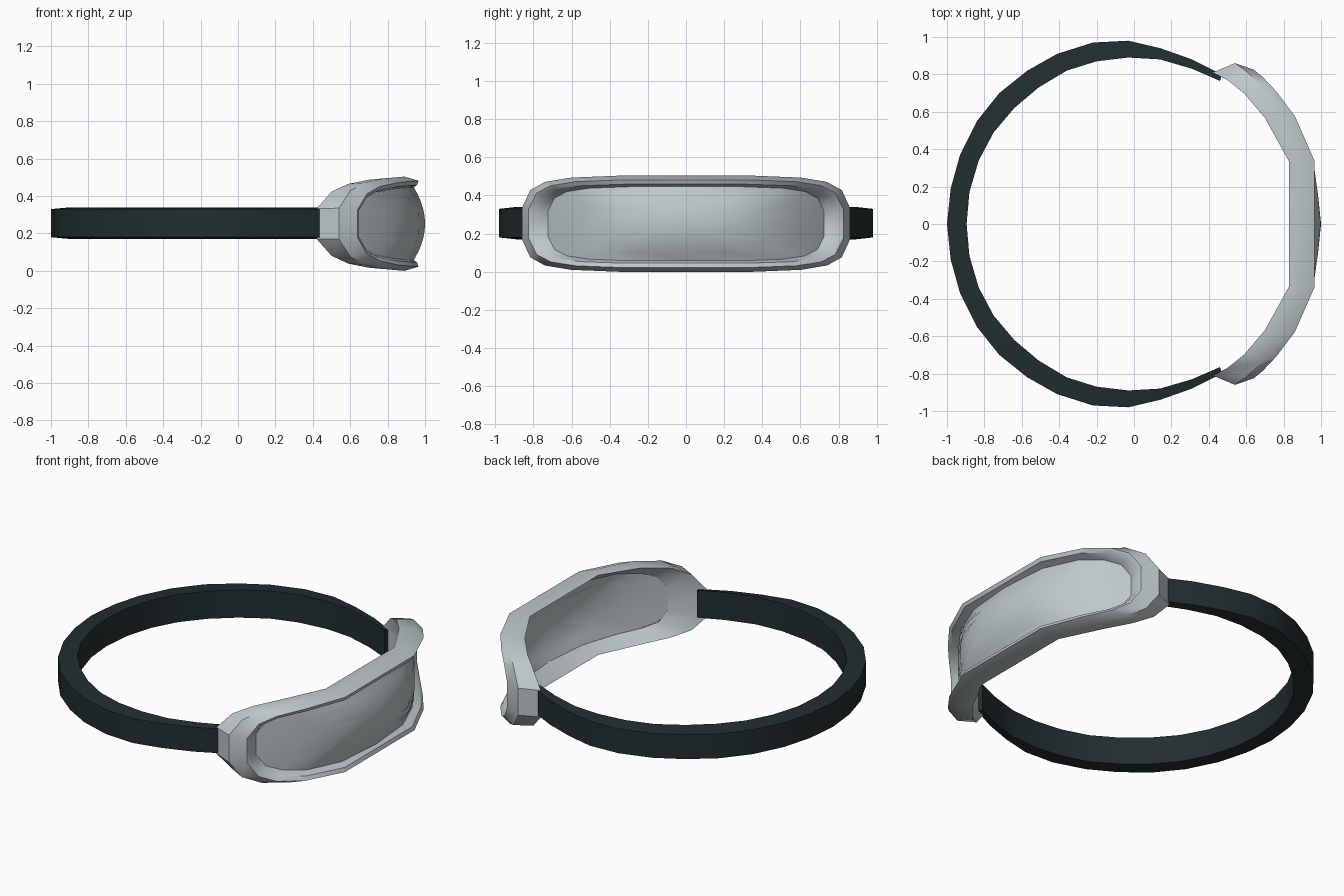
import bpy, bmesh, math

if "Cube" in bpy.data.objects:
    bpy.data.objects.remove(bpy.data.objects["Cube"])

ZC = 0.252  # mid height of the goggles


def material(name, rgb):
    m = bpy.data.materials.new(name)
    m.diffuse_color = (*rgb, 1)
    m.use_nodes = True
    m.node_tree.nodes["Principled BSDF"].inputs["Base Color"].default_value = m.diffuse_color
    return m


grey = material("light grey", (0.51, 0.57, 0.585))
dark = material("dark green black", (0.016, 0.027, 0.028))


def finish(name, bm, mat, angle):
    bmesh.ops.recalc_face_normals(bm, faces=bm.faces)
    me = bpy.data.meshes.new(name)
    bm.to_mesh(me)
    bm.free()
    ob = bpy.data.objects.new(name, me)
    bpy.context.collection.objects.link(ob)
    me.materials.append(mat)
    bpy.ops.object.select_all(action='DESELECT')
    ob.select_set(True)
    bpy.context.view_layer.objects.active = ob
    bpy.ops.object.shade_smooth_by_angle(angle=math.radians(angle))
    return ob


def bridge(bm, a, b, closed=True):
    n = len(a)
    for i in range(n if closed else n - 1):
        j = (i + 1) % n
        bm.faces.new((a[i], a[j], b[j], b[i]))


# Rounded outline shared by all rings: quarter, then mirrored to a full loop
U = [0, 0.41, 0.7, 0.86, 0.95, 1.0]
V = [1, 1, 0.96, 0.87, 0.7, 0.33]
quarter = list(zip(U, V))
right = quarter + [(u, -v) for u, v in reversed(quarter)]
outline = right + [(-u, v) for u, v in reversed(right[1:-1])]


def depth(u, xs):
    u = abs(u)
    for i in range(len(U) - 1):
        if u <= U[i + 1]:
            t = (u - U[i]) / (U[i + 1] - U[i])
            return xs[i] + t * (xs[i + 1] - xs[i])
    return xs[-1]


def ring(bm, a, b, xs):
    return [bm.verts.new((depth(u, xs), a * u, ZC + b * v)) for u, v in outline]


# Goggle frame: half width, half height, depth along the half width
LENS = (0.725, 0.194, [0.94, 0.915, 0.83, 0.74, 0.67, 0.63])
sections = [
    (0.81, 0.245, [0.83, 0.83, 0.70, 0.59, 0.50, 0.42]),
    (0.86, 0.252, [0.89, 0.89, 0.78, 0.68, 0.60, 0.54]),
    (0.825, 0.230, [0.965, 0.965, 0.86, 0.76, 0.69, 0.64]),
    (0.80, 0.207, [0.957, 0.957, 0.855, 0.755, 0.69, 0.645]),
    LENS,
]
bm = bmesh.new()
rings = [ring(bm, *s) for s in sections]
for i in range(len(rings)):
    bridge(bm, rings[i], rings[(i + 1) % len(rings)])
finish("goggle_frame", bm, grey, 35)

# Bulging lens made of shrinking rings around a centre point
bm = bmesh.new()
a, b, xs = LENS


def lens_point(u, v):
    bulge = 0.06 * (1 - v * v) * (1 - u * u)
    return bm.verts.new((depth(u, xs) + bulge, a * u, ZC + b * v))


loops = [[lens_point(u * s, v * s) for u, v in outline] for s in (1, 0.8, 0.6, 0.4, 0.2)]
for p, q in zip(loops, loops[1:]):
    bridge(bm, p, q)
centre = lens_point(0, 0)
last = loops[-1]
for i in range(len(last)):
    bm.faces.new((last[i], last[(i + 1) % len(last)], centre))
finish("lens", bm, grey, 60)

# Head strap: outer and inner path for one half, mirrored across y
outer = [(-1, 0), (-0.98, 0.19), (-0.93, 0.37), (-0.84, 0.55), (-0.72, 0.70), (-0.57, 0.82),
         (-0.41, 0.91), (-0.22, 0.97), (-0.03, 0.98), (0.14, 0.94), (0.31, 0.88), (0.47, 0.80)]
inner = [(-0.895, 0), (-0.88, 0.17), (-0.83, 0.34), (-0.75, 0.49), (-0.64, 0.62), (-0.51, 0.73),
         (-0.36, 0.82), (-0.20, 0.87), (-0.03, 0.89), (0.14, 0.88), (0.31, 0.83), (0.46, 0.765)]


def both_sides(path):
    return [(x, -y) for x, y in reversed(path[1:])] + path


bm = bmesh.new()
strap = []
for (ox, oy), (ix, iy) in zip(both_sides(outer), both_sides(inner)):
    strap.append([bm.verts.new(p) for p in ((ox, oy, 0.18), (ox, oy, 0.33),
                                            (ix, iy, 0.34), (ix, iy, 0.17))])
for p, q in zip(strap, strap[1:]):
    bridge(bm, p, q)
bm.faces.new(strap[0])
bm.faces.new(strap[-1])
finish("head_strap", bm, dark, 30)
